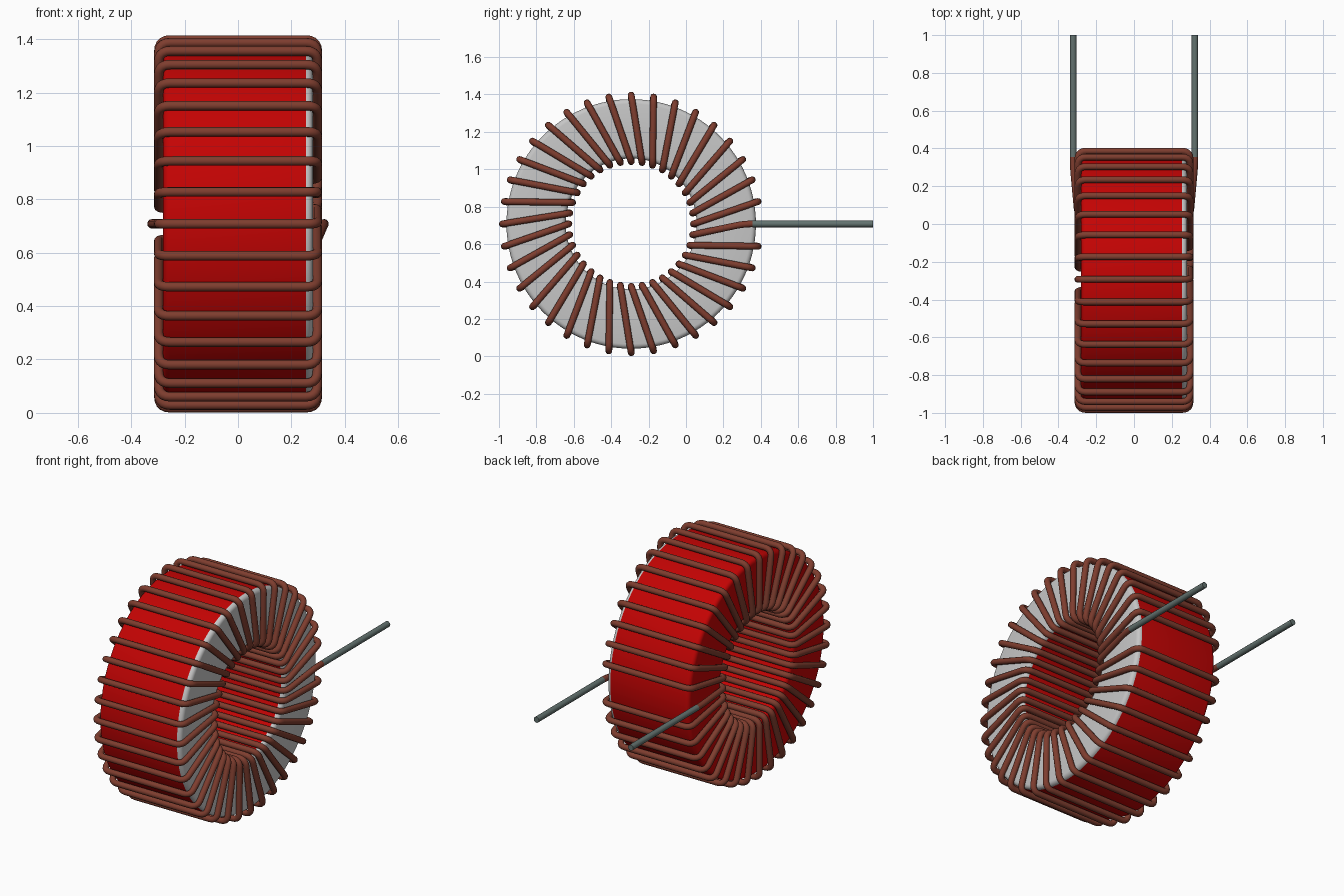
import bpy, bmesh, math
from mathutils import Vector

cube = bpy.data.objects.get("Cube")
if cube:
    bpy.data.objects.remove(cube, do_unlink=True)

CY, CZ = -0.293, 0.708         # ring centre
WIRE = 0.018                   # wire radius
R_OUT, R_IN = 0.689, 0.333     # winding radii (wire centre)
SIDE = 0.297                   # winding half width (wire centre)
LEAD_X = 0.322


def material(name, rgb):
    m = bpy.data.materials.new(name)
    m.use_nodes = True
    m.diffuse_color = (*rgb, 1)
    b = m.node_tree.nodes["Principled BSDF"]
    b.inputs["Base Color"].default_value = (*rgb, 1)
    return m


red = material("core red", (0.55, 0.001, 0.001))
white = material("core white", (0.57, 0.57, 0.57))
brown = material("wire brown", (0.21, 0.047, 0.028))
tin = material("tinned lead", (0.125, 0.17, 0.16))


def add_mesh(name, me):
    ob = bpy.data.objects.new(name, me)
    bpy.context.collection.objects.link(ob)
    bpy.ops.object.select_all(action='DESELECT')
    ob.select_set(True)
    bpy.context.view_layer.objects.active = ob
    bpy.ops.object.shade_smooth_by_angle(angle=math.radians(40))


def tube(name, points, mat):
    """Round wire along a path, with capped ends."""
    cu = bpy.data.curves.new(name + "_path", 'CURVE')
    cu.dimensions = '3D'
    cu.bevel_depth = WIRE
    cu.bevel_resolution = 4
    cu.use_fill_caps = True
    cu.materials.append(mat)
    sp = cu.splines.new('POLY')
    sp.points.add(len(points) - 1)
    for p, co in zip(sp.points, points):
        p.co = (*co, 1)
    tmp = bpy.data.objects.new(name + "_path", cu)
    bpy.context.collection.objects.link(tmp)
    bpy.context.view_layer.update()
    me = bpy.data.meshes.new_from_object(
        tmp.evaluated_get(bpy.context.evaluated_depsgraph_get()))
    bpy.data.objects.remove(tmp, do_unlink=True)
    if not me.materials:
        me.materials.append(mat)
    add_mesh(name, me)


def rounded(points, size, steps=5):
    """Replace each inner corner of a path by a small arc."""
    out = [points[0]]
    for a, b, c in zip(points, points[1:], points[2:]):
        p = b + (a - b).normalized() * size
        q = b + (c - b).normalized() * size
        for i in range(steps + 1):
            t = i / steps
            out.append(p * (1 - t) ** 2 + b * 2 * t * (1 - t) + q * t * t)
    return out + [points[-1]]


def polar(x, r, deg):
    a = math.radians(deg)
    return Vector((x, CY + r * math.cos(a), CZ + r * math.sin(a)))


# Ring core: rounded rectangular section spun about x, white on one side
HALF, RO, RI, BEV = 0.28, 0.667, 0.35, 0.025
section = []
for sx, outer, start in ((1, 1, 0), (-1, 1, 90), (-1, 0, 180), (1, 0, 270)):
    cx = sx * (HALF - BEV)
    cr = RO - BEV if outer else RI + BEV
    for i in range(5):
        a = math.radians(start + i * 22.5)
        section.append((cx + BEV * math.cos(a), cr + BEV * math.sin(a)))
bm = bmesh.new()
vs = [bm.verts.new((x, CY + r, CZ)) for x, r in section]
es = [bm.edges.new((vs[i], vs[(i + 1) % len(vs)])) for i in range(len(vs))]
bmesh.ops.spin(bm, geom=vs + es, cent=(0, CY, CZ), axis=(1, 0, 0),
               angle=math.tau, steps=96, use_merge=True)
bmesh.ops.remove_doubles(bm, verts=bm.verts, dist=1e-4)
bmesh.ops.recalc_face_normals(bm, faces=bm.faces)
core = bpy.data.meshes.new("ring_core")
core.materials.append(red)
core.materials.append(white)
for f in bm.faces:
    f.material_index = 1 if f.calc_center_median().x > HALF - BEV else 0
bm.to_mesh(core)
bm.free()
add_mesh("ring_core", core)

# Winding: radial on the red side, advancing one step on the white side
END_Y = 0.355
path = [Vector((-LEAD_X, END_Y, CZ)), Vector((-LEAD_X, 0.31, CZ)),
        polar(-SIDE, R_IN, 0)]
for k in range(36):
    a = k * 10
    if k:
        path += [polar(SIDE, R_OUT, a), polar(-SIDE, R_OUT, a),
                 polar(-SIDE, R_IN, a)]
    path.append(polar(SIDE, R_IN, a))
path += [Vector((LEAD_X, 0.31, CZ)), Vector((LEAD_X, END_Y, CZ))]
tube("copper_winding", rounded(path, 0.044), brown)

# Straight tinned leads
for side, name in ((1, "left_lead"), (-1, "right_lead")):
    tube(name, [Vector((side * LEAD_X, END_Y, CZ)),
                Vector((side * LEAD_X, 1.0, CZ))], tin)
